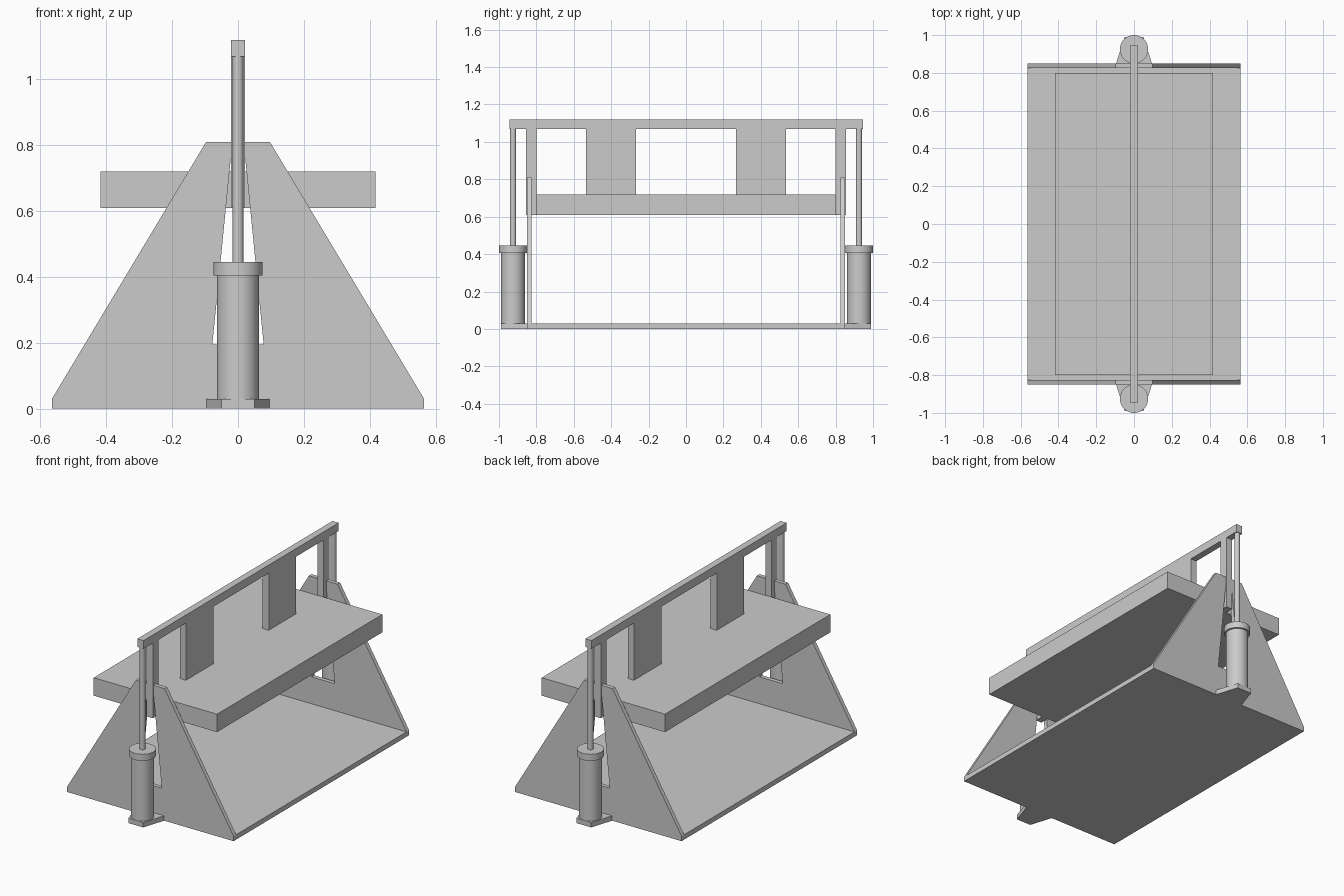
import bpy, bmesh
from mathutils import Matrix, Vector

if "Cube" in bpy.data.objects:
    bpy.data.objects.remove(bpy.data.objects["Cube"])


def finish(name, bm, smooth=False):
    bmesh.ops.recalc_face_normals(bm, faces=bm.faces[:])
    mesh = bpy.data.meshes.new(name)
    bm.to_mesh(mesh)
    bm.free()
    obj = bpy.data.objects.new(name, mesh)
    bpy.context.collection.objects.link(obj)
    if smooth:
        bpy.ops.object.select_all(action='DESELECT')
        obj.select_set(True)
        bpy.context.view_layer.objects.active = obj
        bpy.ops.object.shade_smooth_by_angle()
    return obj


def box(name, x0, x1, y0, y1, z0, z1):
    bm = bmesh.new()
    bmesh.ops.create_cube(bm, size=1)
    size = Matrix.Diagonal((x1 - x0, y1 - y0, z1 - z0, 1))
    mid = Vector((x0 + x1, y0 + y1, z0 + z1)) / 2
    bmesh.ops.transform(bm, matrix=Matrix.Translation(mid) @ size, verts=bm.verts)
    return finish(name, bm)


def prism(name, points, push):
    bm = bmesh.new()
    face = bm.faces.new([bm.verts.new(p) for p in points])
    new = bmesh.ops.extrude_face_region(bm, geom=[face], use_keep_orig=True)
    verts = [v for v in new["geom"] if isinstance(v, bmesh.types.BMVert)]
    bmesh.ops.translate(bm, vec=push, verts=verts)
    return finish(name, bm)


def cylinder(name, y, r, z0, z1):
    bm = bmesh.new()
    bmesh.ops.create_cone(bm, cap_ends=True, segments=40, radius1=r, radius2=r,
                          depth=z1 - z0,
                          matrix=Matrix.Translation((0, y, (z0 + z1) / 2)))
    return finish(name, bm, True)


# Base floor, table slab and top beam
box("base_plate", -0.565, 0.565, -0.825, 0.825, 0, 0.03)
box("table_slab", -0.418, 0.418, -0.8, 0.8, 0.61, 0.72)
box("top_beam", -0.021, 0.021, -0.945, 0.945, 1.07, 1.12)

# Right half of the slotted end plate, from the slot floor round to the slot top
half = [(0.565, 0), (0.565, 0.03), (0.097, 0.81), (0.022, 0.81),
        (0.022, 0.76), (0.078, 0.195)]
outline = half + [(-x, z) for x, z in reversed(half)]
tab = [(-0.095, 0.85), (-0.05, 0.99), (0.05, 0.99), (0.095, 0.85)]

for side, s in (("front", -1), ("back", 1)):
    # End plate and its cylinder mounting tab
    prism(side + "_end_plate", [(x, s * 0.825, z) for x, z in outline],
          (0, s * 0.025, 0))
    prism(side + "_tab", [(x, s * y, 0) for x, y in tab], (0, 0, 0.03))

    # Lifting cylinder, its collar and rod
    cylinder(side + "_cylinder", s * 0.925, 0.064, 0.03, 0.405)
    cylinder(side + "_collar", s * 0.925, 0.075, 0.405, 0.445)
    cylinder(side + "_rod", s * 0.925, 0.0165, 0.445, 1.07)

    # Guide post in the slot, and hanger plate holding the table
    for part, y0, y1, z0 in (("_guide_post", 0.8, 0.855, 0.61),
                             ("_hanger", 0.268, 0.534, 0.72)):
        a, b = sorted((s * y0, s * y1))
        box(side + part, -0.021, 0.021, a, b, z0, 1.07)
